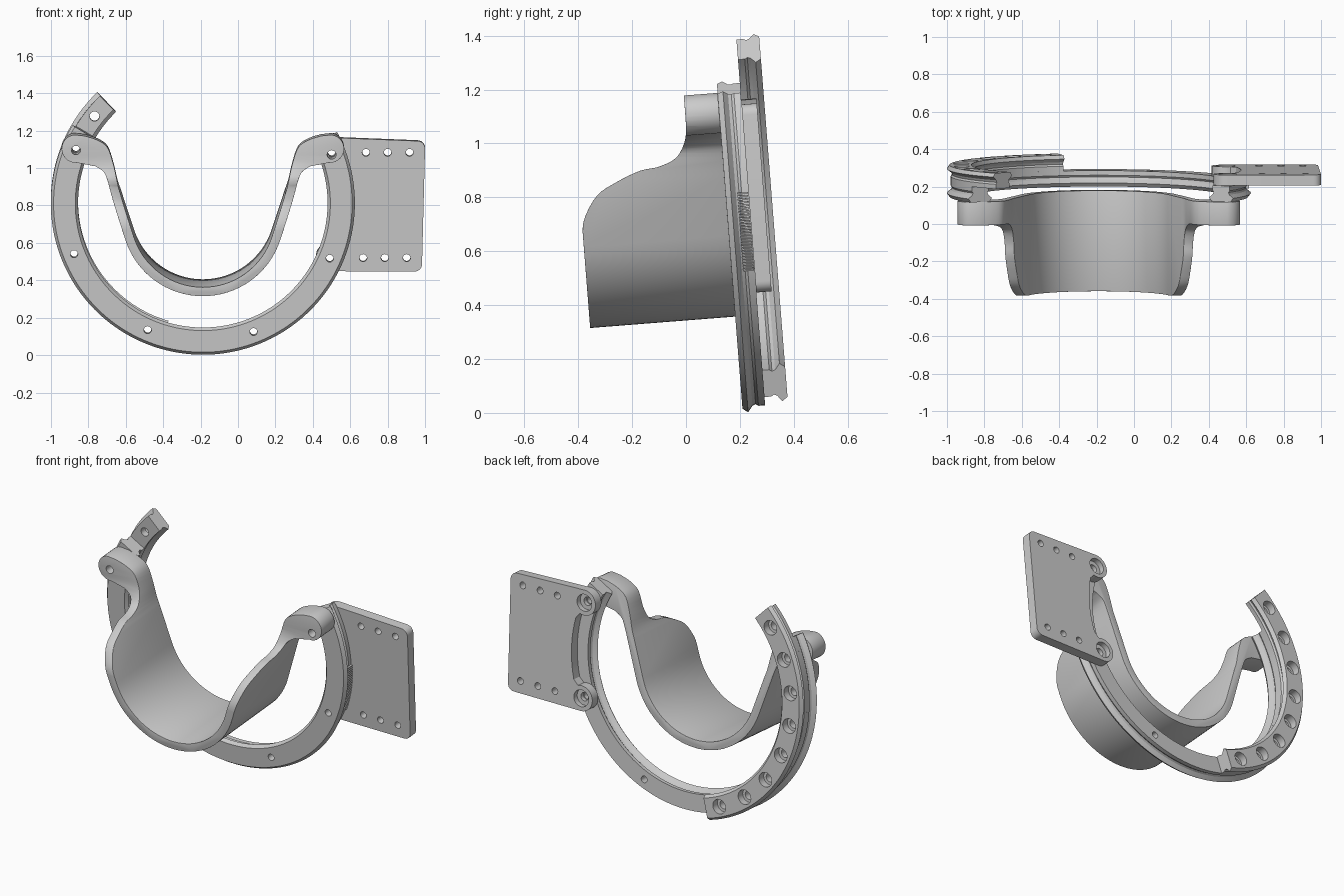
import bpy, bmesh
from math import sin, cos, radians
from mathutils import Matrix, Vector

cube = bpy.data.objects.get("Cube")
if cube:
    bpy.data.objects.remove(cube, do_unlink=True)

# Shared frame: ring centre on its front face, leaning slightly forward
FRAME = Matrix.Translation((-0.188, 0.147, 0.811)) @ Matrix.Rotation(radians(4.5), 4, 'X')
PITCH = 0.74          # radius of the bolt circle
RAIL = 0.085          # depth of each rail
BOLTS = [156.5, 201.5, 246.5, 291.5, 336.5, 381.5]


def polar(r, deg, cx=0, cz=0):
    return cx + r * cos(radians(deg)), cz + r * sin(radians(deg))


def arc(r, start, end, steps, centre=(0, 0)):
    return [polar(r, start + (end - start) * i / steps, *centre) for i in range(steps + 1)]


def smooth_path(points, steps=4):
    """Open Catmull-Rom curve through the points."""
    p = [Vector(q) for q in points]
    p = [p[0]] + p + [p[-1]]
    out = []
    for a, b, c, d in zip(p, p[1:], p[2:], p[3:]):
        for i in range(steps):
            t = i / steps
            out.append(tuple(0.5 * (2 * b + (c - a) * t + (2 * a - 5 * b + 4 * c - d) * t ** 2
                                    + (3 * b - a - 3 * c + d) * t ** 3)))
    return out + [tuple(p[-1])]


def new_object(name, bm):
    bmesh.ops.recalc_face_normals(bm, faces=bm.faces)
    mesh = bpy.data.meshes.new(name)
    bm.to_mesh(mesh)
    bm.free()
    obj = bpy.data.objects.new(name, mesh)
    obj.matrix_world = FRAME
    bpy.context.collection.objects.link(obj)
    return obj


def loft(name, sections):
    """Skin a row of matching closed sections and cap both ends."""
    bm = bmesh.new()
    rows = [[bm.verts.new(p) for p in s] for s in sections]
    n = len(rows[0])
    for a, b in zip(rows, rows[1:]):
        for i in range(n):
            j = (i + 1) % n
            bm.faces.new((a[i], a[j], b[j], b[i]))
    bm.faces.new(rows[0])
    bm.faces.new(rows[-1])
    return new_object(name, bm)


def prism(name, outline, front, back):
    return loft(name, [[(x, d, z) for x, z in outline] for d in (front, back)])


def apply_modifier(obj, kind, **settings):
    mod = obj.modifiers.new(kind.title(), kind)
    for key, value in settings.items():
        setattr(mod, key, value)
    bpy.ops.object.select_all(action='DESELECT')
    bpy.context.view_layer.objects.active = obj
    obj.select_set(True)
    bpy.ops.object.modifier_apply(modifier=mod.name)


def combine(obj, tool, operation='DIFFERENCE'):
    tool.hide_render = True
    bpy.context.view_layer.update()
    apply_modifier(obj, 'BOOLEAN', object=tool, operation=operation, solver='EXACT')
    bpy.data.objects.remove(tool, do_unlink=True)


def drill(obj, centres, radius, front, back):
    bm = bmesh.new()
    for x, z in centres:
        place = Matrix.Translation((x, (front + back) / 2, z)) @ Matrix.Rotation(radians(90), 4, 'X')
        bmesh.ops.create_cone(bm, cap_ends=True, segments=24, radius1=radius, radius2=radius,
                              depth=back - front, matrix=place)
    combine(obj, new_object("drill", bm))


def finish(obj, angle=30):
    bpy.ops.object.select_all(action='DESELECT')
    bpy.context.view_layer.objects.active = obj
    obj.select_set(True)
    bpy.ops.object.shade_smooth_by_angle(angle=radians(angle))


# Rail cross-section: (depth, half width), with a pointed lip and a groove
half = [(0, 0.058), (0.02, 0.073), (0.038, 0.05), (0.05, 0.045), (0.06, 0.052), (RAIL, 0.052)]


def rail(name, start, end, steps, flip=False):
    side = [(2 * RAIL - d if flip else d, w) for d, w in half]
    section = [(d, PITCH + w) for d, w in side] + [(d, PITCH - w) for d, w in reversed(side)]
    sections = []
    for i in range(steps + 1):
        a = radians(start + (end - start) * i / steps)
        sections.append([(r * cos(a), d, r * sin(a)) for d, r in section])
    return loft(name, sections)


# Main ring
ring = rail("main_ring", 149, 388, 120)
drill(ring, [polar(PITCH, a) for a in BOLTS], 0.02, -0.1, 0.2)
finish(ring, 20)

# Sliding arc behind the ring, with counterbored bolt holes
slider = rail("sliding_arc", 134, 254, 60, flip=True)
slots = [polar(PITCH, 141.5 + 15 * i) for i in range(8)]
drill(slider, slots, 0.026, 0, 0.3)
drill(slider, slots, 0.043, 0.125, 0.3)
finish(slider, 20)

# Fine teeth on the outer edge of the ring
bm = bmesh.new()
for i in range(26):
    turn = Matrix.Rotation(radians(21 - 0.84 * i), 4, 'Y')
    bmesh.ops.create_cube(bm, size=1, matrix=turn @ Matrix.Translation((0.79, 0.063, 0))
                          @ Matrix.Diagonal((0.024, 0.04, 0.006, 1)))
new_object("ring_teeth", bm)

# Mounting plate: two bolt lugs on the ring side, rounded outer corners
upper, lower = polar(PITCH, 21.5), polar(PITCH, -23.5)
outline = (arc(0.075, 90, 290, 20, upper) + arc(0.76, 13, -15, 10)
           + arc(0.075, 70, 270, 20, lower)
           + arc(0.04, -90, 0, 6, (1.132, -0.332)) + arc(0.04, 0, 90, 6, (1.148, 0.288)))
plate = prism("mounting_plate", outline, RAIL, 0.142)
small = [(x - shift, z) for x in (0.872, 0.988, 1.105) for z, shift in ((0.266, 0), (-0.299, 0.015))]
drill(plate, small, 0.02, 0, 0.3)
drill(plate, [upper, lower], 0.025, 0, 0.3)
drill(plate, [upper, lower], 0.05, 0.11, 0.3)
finish(plate)

# Cradle: U-shaped band with bolt tabs, trimmed to its side outline
inside = arc(0.387, -90, -18, 16, (0, -0.02))
inside += smooth_path([(0.44, 0.08), (0.457, 0.13), (0.478, 0.22), (0.51, 0.31),
                       (0.565, 0.35), (0.633, 0.372)])
tab = arc(0.075, 85, -95, 14, (0.68, 0.303))
outside = smooth_path([(0.575, 0.21), (0.53, 0.18), (0.505, 0.125), (0.485, 0.065)])
outside += arc(0.435, -18, -90, 16, (0, -0.02))
right_half = inside + tab + outside
band = right_half + [(-x, z) for x, z in reversed(right_half[1:-1])]
cradle = prism("cradle", band, -0.54, 0)

side_line = [(-0.7, -0.6), (-0.7, -0.13)] + smooth_path(
    [(-0.541, -0.13), (-0.532, -0.055), (-0.477, 0.032), (-0.4, 0.077), (-0.31, 0.112),
     (-0.238, 0.122), (-0.17, 0.152), (-0.132, 0.22), (-0.126, 0.3)]) + [(-0.126, 0.6), (0.1, 0.6), (0.1, -0.6)]
trim = loft("cradle_trim", [[(x, d, z) for d, z in side_line] for x in (-1, 1)])
combine(cradle, trim, 'INTERSECT')
apply_modifier(cradle, 'BEVEL', width=0.016, segments=3, limit_method='ANGLE',
               angle_limit=radians(50))
drill(cradle, [polar(PITCH, a) for a in (BOLTS[0], BOLTS[-1])], 0.024, -0.3, 0.1)
finish(cradle, 40)
